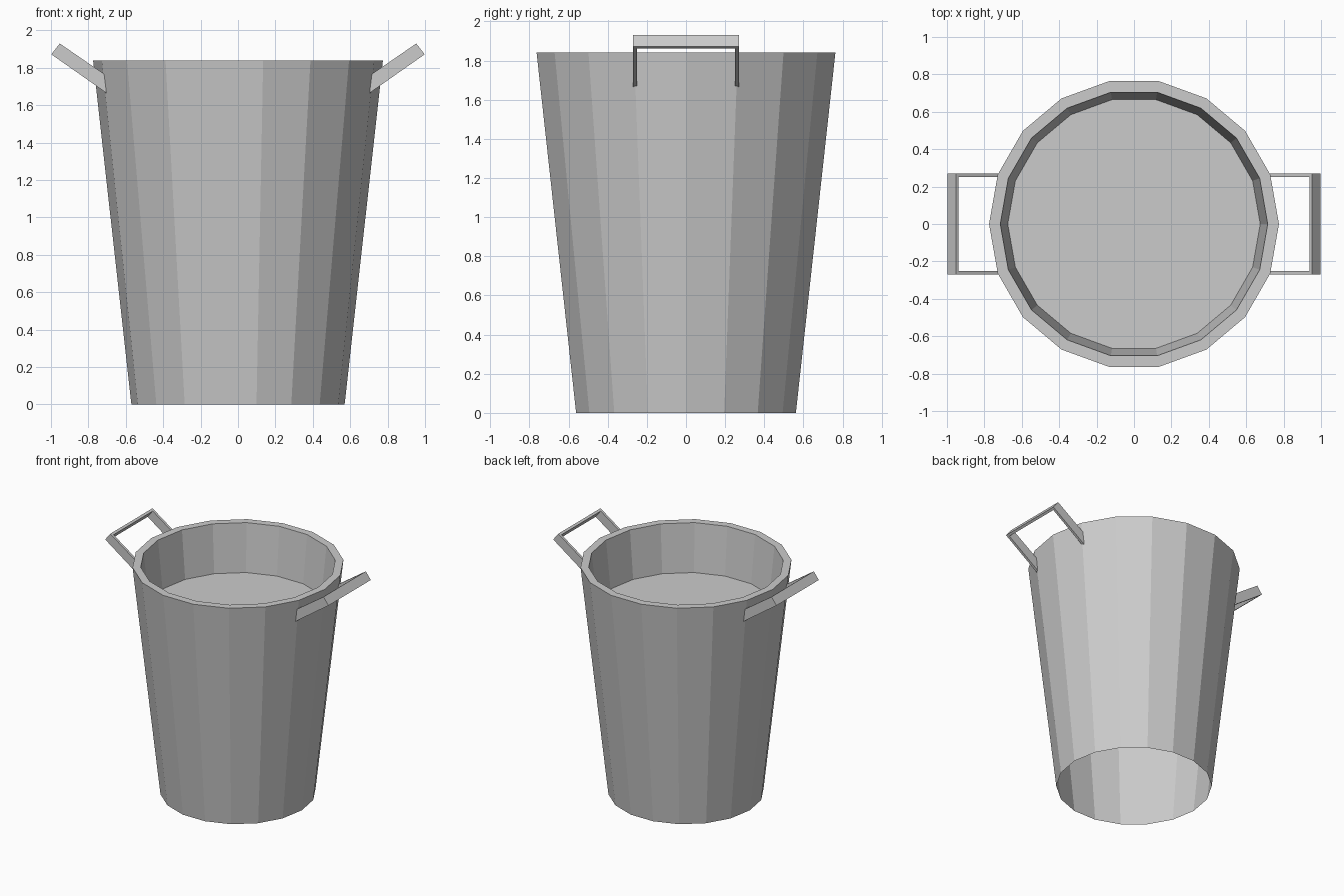
import bpy, bmesh
from math import cos, sin, pi

if "Cube" in bpy.data.objects:
    bpy.data.objects.remove(bpy.data.objects["Cube"])

SIDES = 18


def finish(name, bm):
    mesh = bpy.data.meshes.new(name)
    bm.to_mesh(mesh)
    bm.free()
    obj = bpy.data.objects.new(name, mesh)
    bpy.context.collection.objects.link(obj)
    return obj


def lathe(name, profile, cap_last=False):
    bm = bmesh.new()
    rings = [[bm.verts.new((r * cos(2 * pi * i / SIDES), r * sin(2 * pi * i / SIDES), z))
              for i in range(SIDES)] for r, z in profile]
    for a, b in zip(rings, rings[1:]):
        for i in range(SIDES):
            j = (i + 1) % SIDES
            bm.faces.new((a[i], a[j], b[j], b[i]))
    if cap_last:
        bm.faces.new(rings[-1])
    return finish(name, bm)


# Tapered bucket: open underneath, flat rim, short inner wall down to a raised floor
lathe("bucket", [(0.57, 0), (0.775, 1.84), (0.715, 1.84), (0.675, 1.455)], cap_last=True)

# Handle: thin U-shaped strap tilted outwards, ends buried in the wall
# each station: (lower x, z), (upper x, z)
root = ((0.703, 1.665), (0.713, 1.765))
outer = ((0.998, 1.872), (0.953, 1.930))
inner = ((0.982, 1.861), (0.937, 1.919))
stations = [(root, -0.27, root, -0.25), (outer, -0.27, inner, -0.25),
            (outer, 0.27, inner, 0.25), (root, 0.27, root, 0.25)]
bm = bmesh.new()
loops = []
for out, out_y, inn, inn_y in stations:
    corners = [(out[0], out_y), (out[1], out_y), (inn[1], inn_y), (inn[0], inn_y)]
    loops.append([bm.verts.new((x, y, z)) for (x, z), y in corners])
for a, b in zip(loops, loops[1:]):
    for i in range(4):
        j = (i + 1) % 4
        bm.faces.new((a[i], a[j], b[j], b[i]))
bm.faces.new(loops[0])
bm.faces.new(loops[-1])
bmesh.ops.recalc_face_normals(bm, faces=bm.faces)
handles = finish("handles", bm)
handles.modifiers.new("mirror", 'MIRROR').use_axis = (True, False, False)
